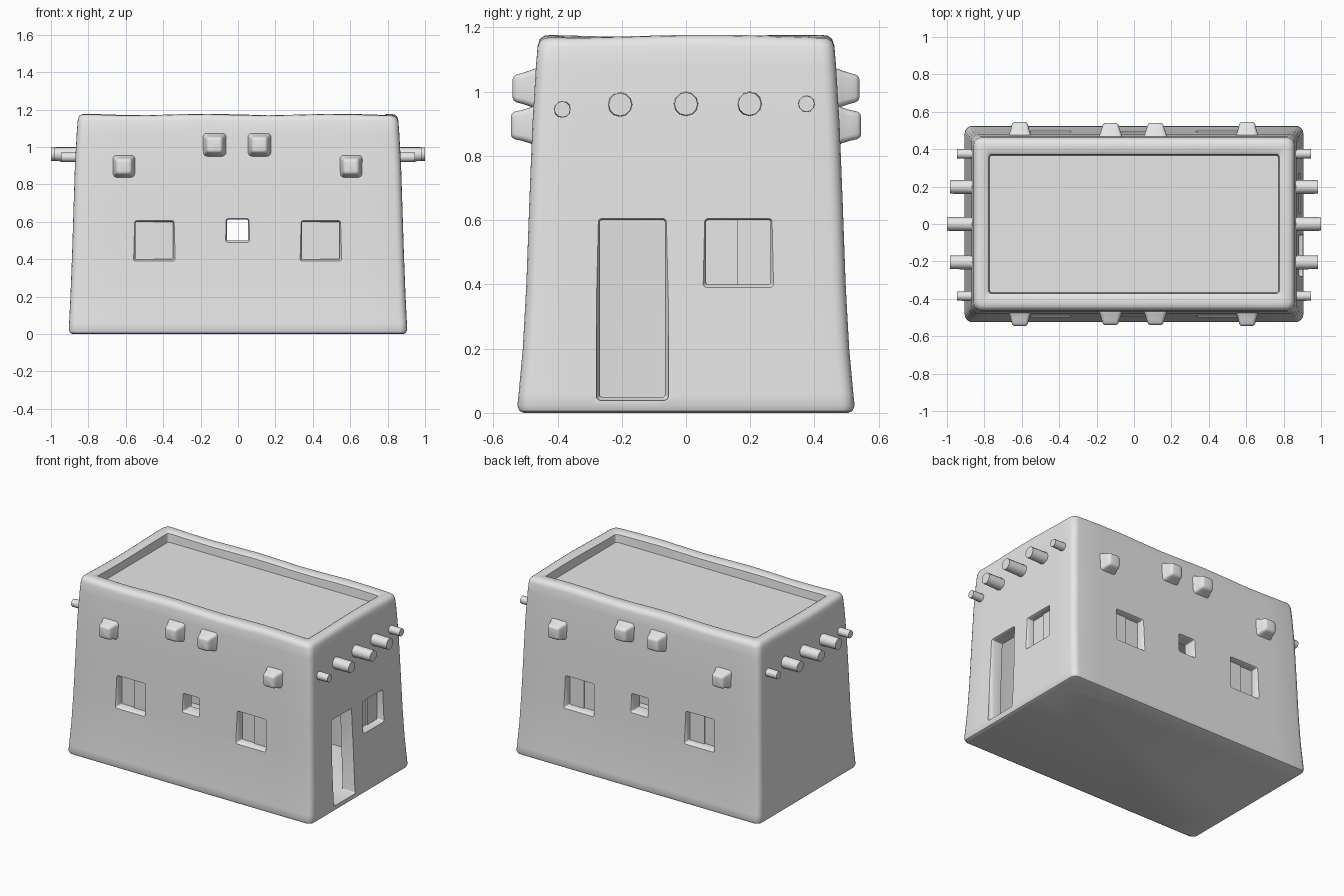
import bpy, bmesh, math
from mathutils import Vector

if "Cube" in bpy.data.objects:
    bpy.data.objects.remove(bpy.data.objects["Cube"], do_unlink=True)

clay = bpy.data.materials.new("pale grey clay")
GREY = (0.8, 0.8, 0.8, 1)
clay.diffuse_color = GREY
clay.use_nodes = True
clay.node_tree.nodes["Principled BSDF"].inputs["Base Color"].default_value = GREY


def rounded_rect(a, b, r, arc=4, side=1):
    """Outline of a rectangle with half sizes a, b and corner radius r."""
    corners = []
    for i, (sx, sy) in enumerate([(1, 1), (-1, 1), (-1, -1), (1, -1)]):
        c = Vector((sx * (a - r), sy * (b - r)))
        angles = [math.pi / 2 * (i + k / arc) for k in range(arc + 1)]
        corners.append([c + r * Vector((math.cos(t), math.sin(t))) for t in angles])
    pts = []
    for i, corner in enumerate(corners):
        nxt = corners[(i + 1) % 4][0]
        pts += corner
        pts += [corner[-1].lerp(nxt, k / side) for k in range(1, side)]
    return pts


def loft(name, rings):
    """Skin a stack of matching rings and cap both ends."""
    bm = bmesh.new()
    rows = [[bm.verts.new(p) for p in ring] for ring in rings]
    n = len(rows[0])
    for low, high in zip(rows, rows[1:]):
        for i in range(n):
            j = (i + 1) % n
            bm.faces.new((low[i], low[j], high[j], high[i]))
    bm.faces.new(rows[0])
    bm.faces.new(rows[-1])
    bmesh.ops.recalc_face_normals(bm, faces=bm.faces)
    mesh = bpy.data.meshes.new(name)
    bm.to_mesh(mesh)
    bm.free()
    obj = bpy.data.objects.new(name, mesh)
    bpy.context.collection.objects.link(obj)
    mesh.materials.append(clay)
    return obj


def on_wall(wall, u, v, d):
    """Point at u along a wall, height v and distance d from the middle."""
    return {"front": (u, -d, v), "back": (u, d, v),
            "left": (d, u, v), "right": (-d, u, v)}[wall]


def wall_loft(name, wall, u, z, stations):
    """Loft outwards through a wall; each station is distance, half sizes, radius."""
    return loft(name, [[on_wall(wall, u + p.x, z + p.y, d)
                        for p in rounded_rect(a, b, r)]
                       for d, a, b, r in stations])


def smooth(obj, angle=40):
    bpy.ops.object.select_all(action="DESELECT")
    obj.select_set(True)
    bpy.context.view_layer.objects.active = obj
    bpy.ops.object.shade_smooth_by_angle(angle=math.radians(angle))


def cut(obj, cutter):
    cutter.hide_render = True
    mod = obj.modifiers.new("cut", "BOOLEAN")
    mod.operation, mod.solver, mod.object = "DIFFERENCE", "EXACT", cutter
    bpy.context.view_layer.objects.active = obj
    bpy.ops.object.modifier_apply(modifier=mod.name)
    bpy.data.objects.remove(cutter, do_unlink=True)


# House body: tapering walls, rounded parapet and sunken roof
def body_ring(z, a, b, r, wave):
    return [(p.x, p.y, z + wave * math.sin(9 * p.x + 7 * p.y))
            for p in rounded_rect(a, b, r, side=10)]


profile = [
    (0.0, 0.885, 0.505, 0.03, 0), (0.006, 0.898, 0.518, 0.035, 0),
    (0.022, 0.905, 0.525, 0.04, 0), (0.06, 0.903, 0.521, 0.04, 0),
    (0.2, 0.896, 0.508, 0.04, 0), (0.4, 0.888, 0.497, 0.04, 0),
    (0.65, 0.88, 0.488, 0.04, 0), (0.9, 0.872, 0.478, 0.04, 0),
    (1.08, 0.862, 0.467, 0.04, 0), (1.14, 0.857, 0.462, 0.04, 0.002),
    (1.16, 0.85, 0.455, 0.04, 0.004), (1.17, 0.836, 0.441, 0.035, 0.004),
    (1.173, 0.815, 0.42, 0.03, 0.004), (1.171, 0.79, 0.385, 0.02, 0.004),
    (1.163, 0.777, 0.372, 0.015, 0.003), (1.11, 0.772, 0.367, 0.015, 0),
]
body = loft("house_body", [body_ring(*row) for row in profile])

# Hollow room
room = [(0.05, 0.82, 0.425), (0.5, 0.805, 0.41), (1.05, 0.785, 0.385)]
cut(body, loft("room_cutter", [[(p.x, p.y, z) for p in rounded_rect(a, b, 0.02)]
                               for z, a, b in room]))


# Openings with a softened outer lip
def opening(wall, u, z, w, h):
    face = 0.493 if wall in ("front", "back") else 0.886
    lip = 0.011
    cut(body, wall_loft("opening_cutter", wall, u, z, [
        (face - 0.16, w, h, 0.006), (face - 0.018, w, h, 0.006),
        (face - 0.005, w + lip * 0.4, h + lip * 0.4, 0.009),
        (face + 0.004, w + lip, h + lip, 0.013),
        (face + 0.05, w + lip, h + lip, 0.013)]))


# Two sliding panes, one slightly ahead of the other
def window(name, wall, u, z, half):
    opening(wall, u, z, half, half)
    face = 0.493 if wall in ("front", "back") else 0.886
    for label, side, back in (("inner", -1, 0.05), ("outer", 1, 0.042)):
        wall_loft(f"{name}_{label}_pane", wall, u + side * half / 2, z, [
            (face - back - 0.008, half / 2 + 0.004, half + 0.004, 0.002),
            (face - back, half / 2 + 0.004, half + 0.004, 0.002)])


for wall in ("front", "back"):
    for side, u in (("right", -0.447), ("left", 0.443)):
        window(f"{wall}_{side}_window", wall, u, 0.5, 0.1)
    opening(wall, -0.002, 0.555, 0.056, 0.056)
window("side_window", "left", 0.163, 0.5, 0.1)
opening("left", -0.167, 0.325, 0.101, 0.275)
smooth(body)

# Stubby clay corbels on the long walls
for wall in ("front", "back"):
    for i, (u, z) in enumerate([(-0.61, 0.895), (-0.125, 1.01),
                                (0.115, 1.01), (0.605, 0.895)]):
        out = 0.545 if z < 1 else 0.54
        corbel = wall_loft(f"{wall}_corbel_{i + 1}", wall, u, z, [
            (0.43, 0.068, 0.068, 0.02), (0.47, 0.062, 0.062, 0.02),
            (0.485, 0.056, 0.056, 0.02), (0.51, 0.048, 0.048, 0.018),
            (out - 0.012, 0.043, 0.043, 0.016), (out - 0.003, 0.037, 0.037, 0.014),
            (out, 0.028, 0.028, 0.01)])
        smooth(corbel, 60)

# Round roof beams sticking out of the short walls
for wall in ("left", "right"):
    for i, (u, z, r, tip) in enumerate([
            (-0.385, 0.945, 0.027, 0.947), (-0.205, 0.96, 0.039, 0.985),
            (0, 0.962, 0.039, 1.0), (0.198, 0.962, 0.039, 0.983),
            (0.375, 0.962, 0.027, 0.947)]):
        rings = [[on_wall(wall, u + s * r * math.cos(t), z + s * r * math.sin(t), d)
                  for t in (math.tau * k / 12 for k in range(12))]
                 for d, s in ((0.83, 1), (tip, 0.92))]
        smooth(loft(f"{wall}_beam_{i + 1}", rings), 50)
